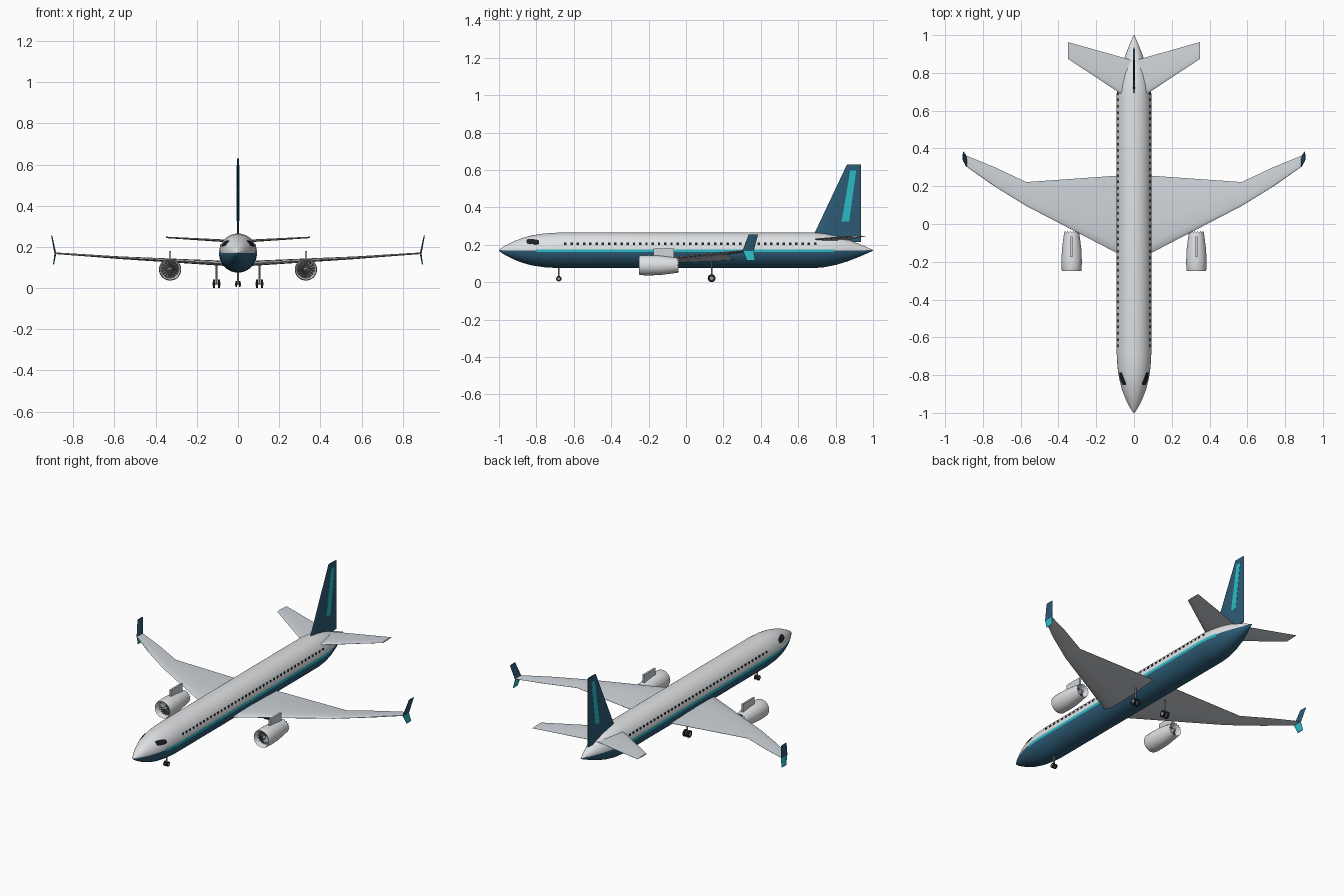
import bpy, bmesh, math
from mathutils import Matrix, Vector

if "Cube" in bpy.data.objects:
    bpy.data.objects.remove(bpy.data.objects["Cube"])

def mat(name, r, g, b):
    m = bpy.data.materials.new(name)
    m.diffuse_color = (r, g, b, 1)
    m.use_nodes = True
    m.node_tree.nodes["Principled BSDF"].inputs["Base Color"].default_value = m.diffuse_color
    return m

WHITE = mat("body white", 0.74, 0.76, 0.78)
WING = mat("wing grey", 0.62, 0.66, 0.70)
NAVY = mat("navy", 0.026, 0.105, 0.18)
CYAN = mat("cyan", 0.025, 0.50, 0.57)
DARK = mat("dark glass", 0.012, 0.014, 0.018)
METAL = mat("metal grey", 0.32, 0.34, 0.36)
FAN = mat("fan dark grey", 0.06, 0.065, 0.07)

def finish(bm, name, mats, mirror=False, angle=35):
    bmesh.ops.recalc_face_normals(bm, faces=bm.faces)
    me = bpy.data.meshes.new(name)
    bm.to_mesh(me)
    bm.free()
    ob = bpy.data.objects.new(name, me)
    bpy.context.collection.objects.link(ob)
    for m in mats:
        me.materials.append(m)
    if mirror:
        ob.modifiers.new("mirror", "MIRROR").use_mirror_merge = False
    bpy.ops.object.select_all(action="DESELECT")
    ob.select_set(True)
    bpy.context.view_layer.objects.active = ob
    bpy.ops.object.shade_smooth_by_angle(angle=math.radians(angle))
    return ob

def loft(bm, rings, caps=True):
    """Skin closed rings of equal point count."""
    vs = [[bm.verts.new(p) for p in r] for r in rings]
    n = len(rings[0])
    for a, b in zip(vs, vs[1:]):
        for i in range(n):
            bm.faces.new((a[i], a[(i + 1) % n], b[(i + 1) % n], b[i]))
    if caps:
        bm.faces.new(vs[0])
        bm.faces.new(vs[-1])

def box(bm, centre, size):
    bmesh.ops.create_cube(bm, size=1, matrix=Matrix.Translation(centre) @ Matrix.Diagonal((*size, 1)))

def cylinder(bm, centre, r, depth, axis="X", r2=None, seg=24):
    rot = {"X": Matrix.Rotation(math.pi / 2, 4, "Y"), "Y": Matrix.Rotation(-math.pi / 2, 4, "X"),
           "Z": Matrix.Identity(4)}[axis]
    bmesh.ops.create_cone(bm, cap_ends=True, segments=seg, radius1=r, radius2=r if r2 is None else r2,
                          depth=depth, matrix=Matrix.Translation(centre) @ rot)

# Fuselage: round sections along y, cut at the paint lines
BODY = [(-1, .002), (-.985, .014), (-.96, .029), (-.92, .049), (-.87, .068), (-.82, .081), (-.76, .090),
        (-.68, .095), (.68, .095), (.74, .090), (.80, .078), (.86, .060), (.92, .037), (.96, .020), (1, .002)]
ZC = 0.17

def body_r(y):
    for (y0, r0), (y1, r1) in zip(BODY, BODY[1:]):
        if y0 <= y <= y1:
            return r0 + (r1 - r0) * (y - y0) / (y1 - y0)

def body_x(y, z):
    r = body_r(y)
    return 0.97 * math.sqrt(max(r * r - (z - ZC) ** 2, 0))

bm = bmesh.new()
N = 48
loft(bm, [[(0.97 * r * math.cos(2 * math.pi * i / N), y, ZC + r * math.sin(2 * math.pi * i / N))
           for i in range(N)] for y, r in BODY])
for co, no in (((0, 0, .160), (0, 0, 1)), ((0, 0, .176), (0, 0, 1)), ((0, -.8, 0), (0, 1, 0)), ((0, .79, 0), (0, 1, 0))):
    bmesh.ops.bisect_plane(bm, geom=bm.verts[:] + bm.edges[:] + bm.faces[:], plane_co=co, plane_no=no)
for f in bm.faces:
    c = f.calc_center_median()
    if c.z < .160:
        f.material_index = 1
    elif c.z < .176:
        f.material_index = 2 if -.8 < c.y < .79 else (1 if c.z < .171 else 0)
finish(bm, "fuselage", [WHITE, NAVY, CYAN], angle=40)

# Cabin windows
bm = bmesh.new()
for i in range(41):
    y = -.645 + i * 1.335 / 40
    box(bm, (body_x(y, .206), y, .206), (.004, .013, .012))
finish(bm, "cabin_windows", [DARK], True)

# Cockpit windows: rounded patches that hug the nose
bm = bmesh.new()
rings = []
for s in (0.02, .5, 1):
    ring = []
    for i in range(24):
        a = 2 * math.pi * i / 24
        u = math.copysign(abs(math.cos(a)) ** .6, math.cos(a)) * s
        v = math.copysign(abs(math.sin(a)) ** .6, math.sin(a)) * s
        y, z = -.819 + .034 * u, .216 - .003 * u + .013 * v
        ring.append((body_x(y, z) + .002, y, z + .001))
    rings.append(ring)
rings.append([(x - .006, y, z - .003) for x, y, z in rings[-1]])
loft(bm, rings)
finish(bm, "cockpit_windows", [DARK], True)

# Flying surfaces: airfoil sections (leading edge point, chord, thickness)
FOIL = [(0, 0), (.03, .5), (.12, .85), (.35, 1), (.7, .65), (1, .08)]
SLAB = [(0, 0), (.06, .6), (.2, 1), (.85, 1), (1, .2)]

def surface(name, stations, m, axis="Z", prof=FOIL, mirror=True):
    bm = bmesh.new()
    outline = prof + [(c, -t) for c, t in reversed(prof[1:])]
    d = Vector((0, 0, .5)) if axis == "Z" else Vector((.5, 0, 0))
    loft(bm, [[Vector(p) + Vector((0, c * chord, 0)) + d * t * th for c, t in outline]
              for p, chord, th in stations])
    return finish(bm, name, [m], mirror, 30)

surface("wing", [((.03, -.185, .118), .445, .026), ((.57, .095, .147), .127, .013),
                 ((.74, .20, .159), .102, .010), ((.889, .305, .169), .057, .008)], WING)
surface("upper_winglet", [((.887, .302, .166), .06, .009), ((.905, .335, .255), .05, .005)], NAVY, "X")
surface("lower_winglet", [((.887, .303, .168), .058, .009), ((.896, .325, .115), .045, .005)], CYAN, "X")
surface("tailplane", [((.005, .646, .226), .22, .014), ((.35, .875, .246), .088, .007)], WING)
surface("tail_fin", [((0, .665, .215), .27, .011), ((0, .86, .628), .075, .009)], NAVY, "X", SLAB, False)

# Fin stripe
bm = bmesh.new()
stripe = [(.832, .325), (.872, .325), (.91, .597), (.878, .597)]
loft(bm, [[(x, y, z) for y, z in stripe] for x in (-.0062, .0062)])
finish(bm, "fin_stripe", [CYAN])

# Engines
EX, EZ = .33, .09
bm = bmesh.new()
M = 32
NAC = [(-.215, .041), (-.240, .044), (-.248, .047), (-.250, .050), (-.243, .0525), (-.20, .054),
       (-.14, .052), (-.09, .046), (-.045, .039), (-.050, .036), (-.09, .036)]
def ring(k, y, r):
    zig = lambda i: .008 * (i % 2) if k in (8, 9) else 0   # chevron rear edge
    return [(EX + r * math.cos(2 * math.pi * i / M), y + zig(i), EZ + r * math.sin(2 * math.pi * i / M)) for i in range(M)]
loft(bm, [ring(k, y, r) for k, (y, r) in enumerate(NAC)], caps=False)
finish(bm, "engine_nacelle", [WHITE], True, 50)

bm = bmesh.new()
cylinder(bm, (EX, -.212, EZ), .042, .006, "Y", seg=M)
cylinder(bm, (EX, -.088, EZ), .0365, .006, "Y", seg=M)
finish(bm, "engine_core", [FAN], True)

bm = bmesh.new()
cylinder(bm, (EX, -.070, EZ), .022, .05, "Y", .008)
cylinder(bm, (EX, -.226, EZ), .002, .026, "Y", .013)
for i in range(16):
    a0 = 2 * math.pi * i / 16
    pts = [(.010, -.12), (.041, -.10), (.041, .10), (.010, .12)]
    loft(bm, [[(EX + r * math.cos(a0 + a), y + .02 * a, EZ + r * math.sin(a0 + a)) for r, a in pts]
              for y in (-.222, -.216)])
finish(bm, "engine_fan", [METAL], True)

bm = bmesh.new()
box(bm, (EX, -.12, .157), (.011, .11, .048))
finish(bm, "engine_pylon", [WING], True)

# Landing gear
def gear(name, y, wheel_x, r, width, strut_x, top, mirror):
    bm = bmesh.new()
    cylinder(bm, (strut_x, y, (r + top) / 2), .0045, top - r, "Z", seg=12)
    cylinder(bm, (strut_x, y, r), .0035, 2 * abs(wheel_x[1] - strut_x), seg=12)
    for x in wheel_x:
        cylinder(bm, (x, y, r), r * .45, width + .002, seg=16)
    finish(bm, name + "_strut", [METAL], mirror)
    bm = bmesh.new()
    for x in wheel_x:
        cylinder(bm, (x, y, r), r, width)
    finish(bm, name + "_wheels", [DARK], mirror)

gear("main_gear", .137, (.092, .117), .021, .010, .1045, .122, True)
gear("nose_gear", -.68, (-.009, .009), .0145, .007, 0, .09, False)
for ob in bpy.data.objects:
    if ob.name.startswith("nose_gear"):
        ob.location.z = .004
